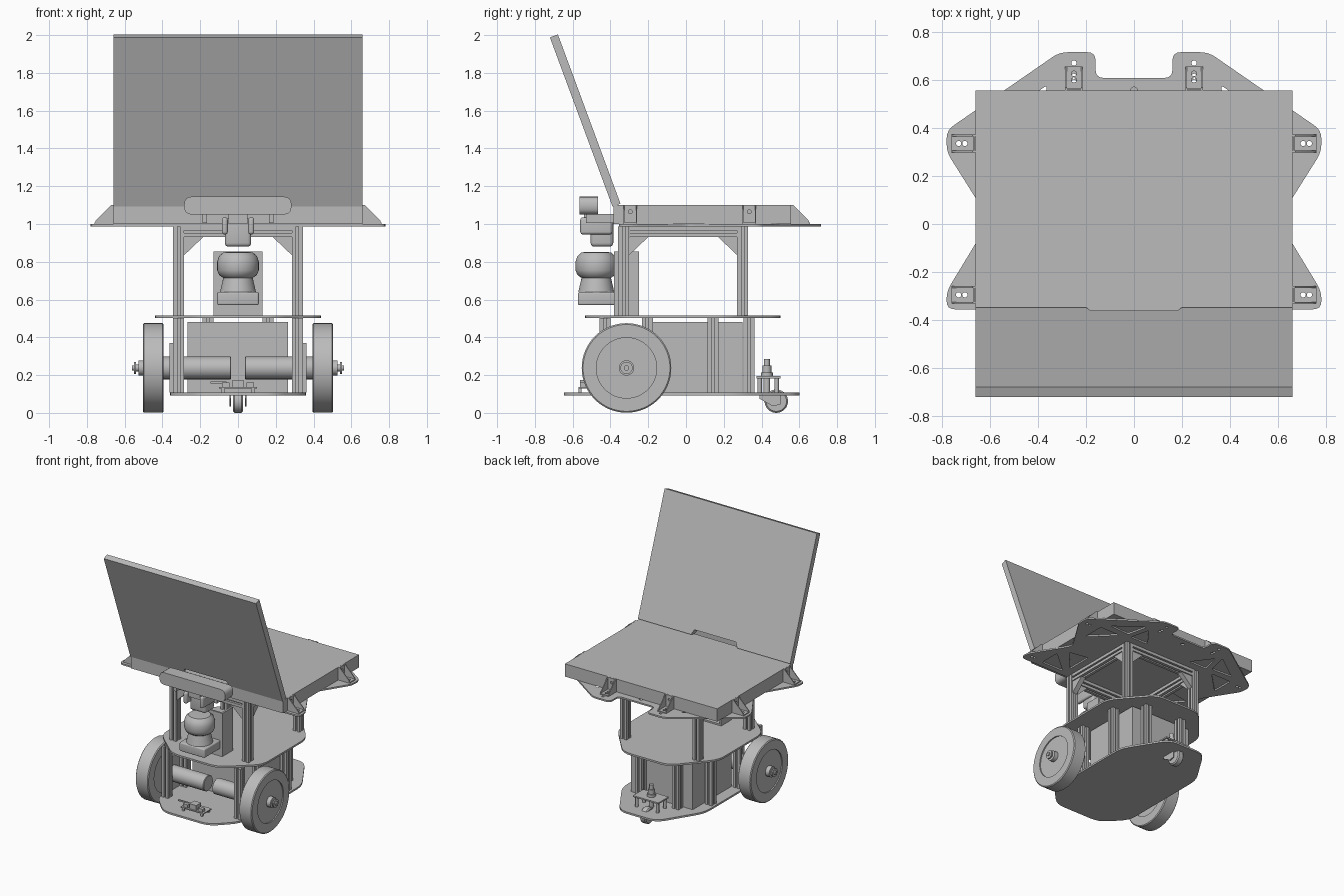
import bpy, bmesh, math
from mathutils import Vector, Matrix

if "Cube" in bpy.data.objects:
    bpy.data.objects.remove(bpy.data.objects["Cube"], do_unlink=True)

grey = bpy.data.materials.new("plain_grey")
grey.use_nodes = True
grey.diffuse_color = (0.5, 0.5, 0.5, 1)
bsdf = next(n for n in grey.node_tree.nodes if n.type == 'BSDF_PRINCIPLED')
bsdf.inputs["Base Color"].default_value = grey.diffuse_color
bsdf.inputs["Roughness"].default_value = 0.6


def finish(ob):
    ob.data.materials.clear()
    ob.data.materials.append(grey)
    bpy.ops.object.select_all(action='DESELECT')
    ob.select_set(True)
    bpy.context.view_layer.objects.active = ob
    bpy.ops.object.shade_smooth_by_angle(angle=math.radians(35))
    return ob


def from_bmesh(name, bm):
    bmesh.ops.recalc_face_normals(bm, faces=bm.faces)
    me = bpy.data.meshes.new(name)
    bm.to_mesh(me)
    bm.free()
    ob = bpy.data.objects.new(name, me)
    bpy.context.collection.objects.link(ob)
    return finish(ob)


def box(name, x, y, z, bevel=0):
    """Box from (min, max) pairs."""
    bm = bmesh.new()
    bmesh.ops.create_cube(bm, size=1)
    for v in bm.verts:
        v.co = Vector([(a + b) / 2 + c * (b - a) for c, (a, b) in zip(v.co, (x, y, z))])
    if bevel:
        bmesh.ops.bevel(bm, geom=bm.edges[:], offset=bevel, segments=4, affect='EDGES', profile=0.5)
    return from_bmesh(name, bm)


def lathe(name, profile, origin, axis='Z', steps=48):
    """Revolve (radius, height) points about an axis through origin."""
    bm = bmesh.new()
    vs = [bm.verts.new((r, 0, h)) for r, h in profile]
    es = [bm.edges.new(p) for p in zip(vs, vs[1:])]
    bmesh.ops.spin(bm, geom=vs + es, cent=(0, 0, 0), axis=(0, 0, 1), angle=math.tau, steps=steps)
    bmesh.ops.remove_doubles(bm, verts=bm.verts[:], dist=1e-5)
    turn = {'Z': Matrix(), 'X': Matrix.Rotation(math.pi / 2, 4, 'Y'),
            '-X': Matrix.Rotation(-math.pi / 2, 4, 'Y')}[axis]
    bmesh.ops.transform(bm, matrix=Matrix.Translation(origin) @ turn, verts=bm.verts[:])
    return from_bmesh(name, bm)


def rounded(pts, r):
    """Replace each corner by a short curve."""
    out = []
    for i, p in enumerate(pts):
        p = Vector(p)
        a, b = Vector(pts[i - 1]) - p, Vector(pts[(i + 1) % len(pts)]) - p
        s = p + a.normalized() * min(r, a.length * 0.45)
        e = p + b.normalized() * min(r, b.length * 0.45)
        out += [s.lerp(p, t).lerp(p.lerp(e, t), t) for t in (0, 0.25, 0.5, 0.75, 1)]
    return out


def circle(x, y, r, n=16):
    return [(x + r * math.cos(math.tau * i / n), y + r * math.sin(math.tau * i / n)) for i in range(n)]


def plate(name, loops, thickness, matrix=Matrix()):
    """Flat sheet; the first loop is the outline, the others are holes."""
    cu = bpy.data.curves.new(name, 'CURVE')
    cu.dimensions, cu.fill_mode, cu.extrude = '2D', 'BOTH', thickness / 2
    for loop in loops:
        sp = cu.splines.new('POLY')
        sp.points.add(len(loop) - 1)
        for q, p in zip(sp.points, loop):
            q.co = (p[0], p[1], 0, 1)
        sp.use_cyclic_u = True
    ob = bpy.data.objects.new(name, cu)
    bpy.context.collection.objects.link(ob)
    bpy.ops.object.select_all(action='DESELECT')
    ob.select_set(True)
    bpy.context.view_layer.objects.active = ob
    bpy.ops.object.convert(target='MESH')
    ob = bpy.context.object
    ob.name = name
    ob.data.transform(matrix)
    return finish(ob)


def mirror_outline(half):
    """Half outline, front to back on +x, completed on -x."""
    return half + [(-x, y) for x, y in reversed(half)]


def extrusion(name, start, end, w=0.058):
    """Slotted square bar along an axis."""
    h, s, d = w / 2, w * 0.11, w * 0.3
    side = [(h, -h), (h, -s), (h - d, -s), (h - d, s), (h, s)]
    prof = [Matrix.Rotation(math.pi / 2 * k, 2) @ Vector(p) for k in range(4) for p in side]
    a, b = Vector(start), Vector(end)
    m = Matrix.Translation((a + b) / 2) @ (b - a).to_track_quat('Z', 'Y').to_matrix().to_4x4()
    return plate(name, [prof], (b - a).length, m)


def level(z):
    return Matrix.Translation((0, 0, z))


# Base, middle and top decks
plate("lower_deck", [rounded(mirror_outline([(0.2, -0.645), (0.36, -0.48), (0.36, 0.28), (0.16, 0.6)]), 0.07)],
      0.014, level(0.1))
plate("middle_deck", [rounded(mirror_outline([(0.2, -0.535), (0.44, -0.32), (0.44, 0.22), (0.2, 0.5)]), 0.07)],
      0.014, level(0.509))
top_half = [(0.78, -0.355), (0.78, -0.28), (0.61, 0.0), (0.61, 0.03), (0.78, 0.3), (0.78, 0.39),
            (0.31, 0.715), (0.16, 0.715), (0.16, 0.608)]
truss = [[(0.36, 0.58), (0.58, 0.42), (0.4, 0.41)], [(0.32, 0.55), (0.36, 0.39), (0.2, 0.39)],
         [(0.62, 0.36), (0.62, 0.18), (0.44, 0.36)], [(0.62, -0.31), (0.62, -0.14), (0.42, -0.31)],
         [(0.4, -0.25), (0.56, -0.07), (0.4, -0.04)]]
holes = [circle(0, 0.555, 0.015)]
for s in (-1, 1):
    holes += [rounded([(s * x, y) for x, y in t], 0.02) for t in truss]
    holes += [circle(s * x, y, 0.011) for x in (0.704, 0.73) for y in (0.335, -0.295)]
    holes += [circle(s * 0.25, y, 0.011) for y in (0.59, 0.615, 0.67)]
plate("top_deck", [rounded(mirror_outline(top_half), 0.035)] + holes, 0.012, level(0.994))

# Slotted posts and the upper frame
for s, tag in ((-1, "right"), (1, "left")):
    for y in (-0.33, 0.3):
        extrusion(f"upper_post_{tag}", (s * 0.314, y, 0.516), (s * 0.314, y, 0.988))
    for x, y in ((0.314, -0.43), (0.314, -0.205), (0.314, 0.142), (0.16, 0.333)):
        extrusion(f"lower_post_{tag}", (s * x, y, 0.107), (s * x, y, 0.502))
    extrusion(f"frame_side_{tag}", (s * 0.314, -0.3, 0.959), (s * 0.314, 0.271, 0.959))
for y, tag in ((-0.33, "front"), (0.3, "back")):
    extrusion(f"frame_{tag}", (-0.285, y, 0.959), (0.285, y, 0.959))

# Triangular corner braces under the frame
stand = Matrix.Rotation(math.pi / 2, 4, 'X')
side_on = Matrix.Rotation(math.pi / 2, 4, 'Z') @ stand
for s in (-1, 1):
    for y, d in ((-0.33, 1), (0.3, -1)):
        tri = [(s * 0.285, 0.93), (s * 0.185, 0.93), (s * 0.285, 0.835)]
        plate("cross_brace", [tri], 0.04, Matrix.Translation((0, y, 0)) @ stand)
        e = y + d * 0.029
        tri = [(e, 0.93), (e + d * 0.1, 0.93), (e, 0.835)]
        plate("side_brace", [tri], 0.04, Matrix.Translation((s * 0.314, 0, 0)) @ side_on)

# Folding computer: keyboard half and tilted screen
box("computer_base", (-0.66, 0.66), (-0.385, 0.556), (1.0, 1.1))
height = 0.955
screen = [(-0.66, 0), (-0.2, 0), (-0.18, 0.04), (0.18, 0.04), (0.2, 0), (0.66, 0), (0.66, height), (-0.66, height)]
plate("computer_screen", [screen], 0.045,
      Matrix.Translation((0, -0.368, 1.1)) @ Matrix.Rotation(math.radians(110.3), 4, 'X'))


# Clamp brackets round the computer
def bracket(origin, angle):
    m = Matrix.Translation(origin) @ Matrix.Rotation(angle, 4, 'Z')
    floor = [(0, -0.036), (0.1, -0.036), (0.1, 0.036), (0, 0.036)]
    plate("bracket_floor", [floor, circle(0.044, 0, 0.011), circle(0.07, 0, 0.011)], 0.008,
          m @ level(0.004))
    wall = [(-0.036, 0), (0.036, 0), (0.036, 0.1), (-0.036, 0.1)]
    plate("bracket_wall", [wall, circle(0, 0.065, 0.01)], 0.008, m @ Matrix.Translation((0.005, 0, 0)) @ side_on)
    for y in (-0.033, 0.033):
        plate("bracket_gusset", [[(0, 0), (0.1, 0), (0.092, 0.02), (0.012, 0.1), (0, 0.1)]], 0.007,
              m @ Matrix.Translation((0, y, 0)) @ stand)


for s, turn in ((1, 0), (-1, math.pi)):
    for y in (0.335, -0.295):
        bracket((s * 0.66, y, 1.0), turn)
    bracket((s * 0.25, 0.556, 1.0), math.pi / 2)

# Drive wheels, motors and their mounts
wheel = [(0, 0.405), (0.16, 0.405), (0.16, 0.394), (0.23, 0.394), (0.237, 0.4), (0.237, 0.498), (0.23, 0.504),
         (0.16, 0.504), (0.16, 0.495), (0.04, 0.495), (0.04, 0.528), (0.018, 0.528), (0.018, 0.54),
         (0.032, 0.54), (0.032, 0.55), (0.014, 0.55), (0.014, 0.56), (0, 0.56)]
motor = [(0, 0.037), (0.056, 0.037), (0.06, 0.041), (0.06, 0.4), (0, 0.4)]
for s, axis in ((-1, '-X'), (1, 'X')):
    lathe("drive_wheel", wheel, (0, -0.315, 0.238), axis, 64)
    lathe("drive_motor", motor, (0, -0.315, 0.238), axis)
    box("motor_mount", sorted((s * 0.344, s * 0.362)), (-0.42, -0.21), (0.107, 0.37))

# Power box between the decks
box("power_box", (-0.268, 0.265), (-0.18, 0.3), (0.107, 0.48))

# Rear caster on its raised mount
lathe("caster_wheel", [(0, -0.026), (0.054, -0.026), (0.062, -0.018), (0.062, 0.018), (0.054, 0.026), (0, 0.026)],
      (0, 0.478, 0.062), 'X', 32)
for s in (-1, 1):
    fork = [(0.39, 0.094), (0.39, 0.075), (0.46, 0.035), (0.5, 0.045), (0.5, 0.094)]
    plate("caster_fork", [fork], 0.008, Matrix.Translation((s * 0.04, 0, 0)) @ side_on)
    for y in (0.39, 0.48):
        lathe("caster_standoff", [(0, 0.107), (0.012, 0.107), (0.012, 0.185), (0, 0.185)], (s * 0.09, y, 0), steps=12)
box("caster_mount", (-0.11, 0.11), (0.373, 0.5), (0.183, 0.194))
lathe("caster_bolt", [(0, 0.107), (0.018, 0.107), (0.018, 0.194), (0.032, 0.194), (0.032, 0.215), (0.024, 0.215),
                      (0.024, 0.25), (0.016, 0.25), (0.016, 0.285), (0, 0.285)], (0, 0.428, 0), steps=12)

# Small control board at the front of the lower deck
box("control_board", (-0.1, 0.1), (-0.57, -0.47), (0.128, 0.136))
for s in (-1, 1):
    for y in (-0.56, -0.48):
        box("board_standoff", (s * 0.08 - 0.008, s * 0.08 + 0.008), (y - 0.008, y + 0.008), (0.107, 0.128))
    box("board_connector", (s * 0.065 - 0.02, s * 0.065 + 0.02), (-0.56, -0.53), (0.136, 0.16))
box("board_chip", (-0.03, 0.03), (-0.56, -0.5), (0.136, 0.175))
box("board_cable", (-0.145, -0.06), (-0.535, -0.525), (0.155, 0.166))

# Scanner with its upright channel
box("scanner_base", (-0.11, 0.11), (-0.572, -0.368), (0.57, 0.64), 0.01)
lathe("scanner_head", [(0, 0.64), (0.095, 0.64), (0.078, 0.715), (0.1, 0.73), (0.11, 0.755), (0.11, 0.8),
                       (0.1, 0.83), (0.078, 0.85), (0, 0.853)], (0, -0.475, 0))
box("scanner_back", (-0.13, 0.13), (-0.38, -0.366), (0.516, 0.855))
box("scanner_foot", (-0.13, 0.13), (-0.38, -0.25), (0.516, 0.528))
for s in (-1, 1):
    box("scanner_flange", (s * 0.123 - 0.007, s * 0.123 + 0.007), (-0.38, -0.25), (0.516, 0.855))

# Depth camera bar and its folded stand
bar = rounded([(-0.285, 1.05), (0.283, 1.05), (0.283, 1.145), (-0.285, 1.145)], 0.042)
plate("camera_bar", [bar], 0.1, Matrix.Translation((0, -0.515, 0)) @ stand)
box("camera_neck", (-0.07, 0.07), (-0.505, -0.385), (0.88, 1.03), 0.02)
for s in (-1, 1):
    box("camera_arm", (s * 0.07 - 0.016, s * 0.07 + 0.016), (-0.56, -0.39), (0.945, 1.035), 0.014)
    box("camera_foot", (s * 0.175 - 0.012, s * 0.175 + 0.012), (-0.53, -0.385), (1.005, 1.052))
box("camera_hinge", (-0.05, 0.05), (-0.54, -0.49), (1.0, 1.055))
